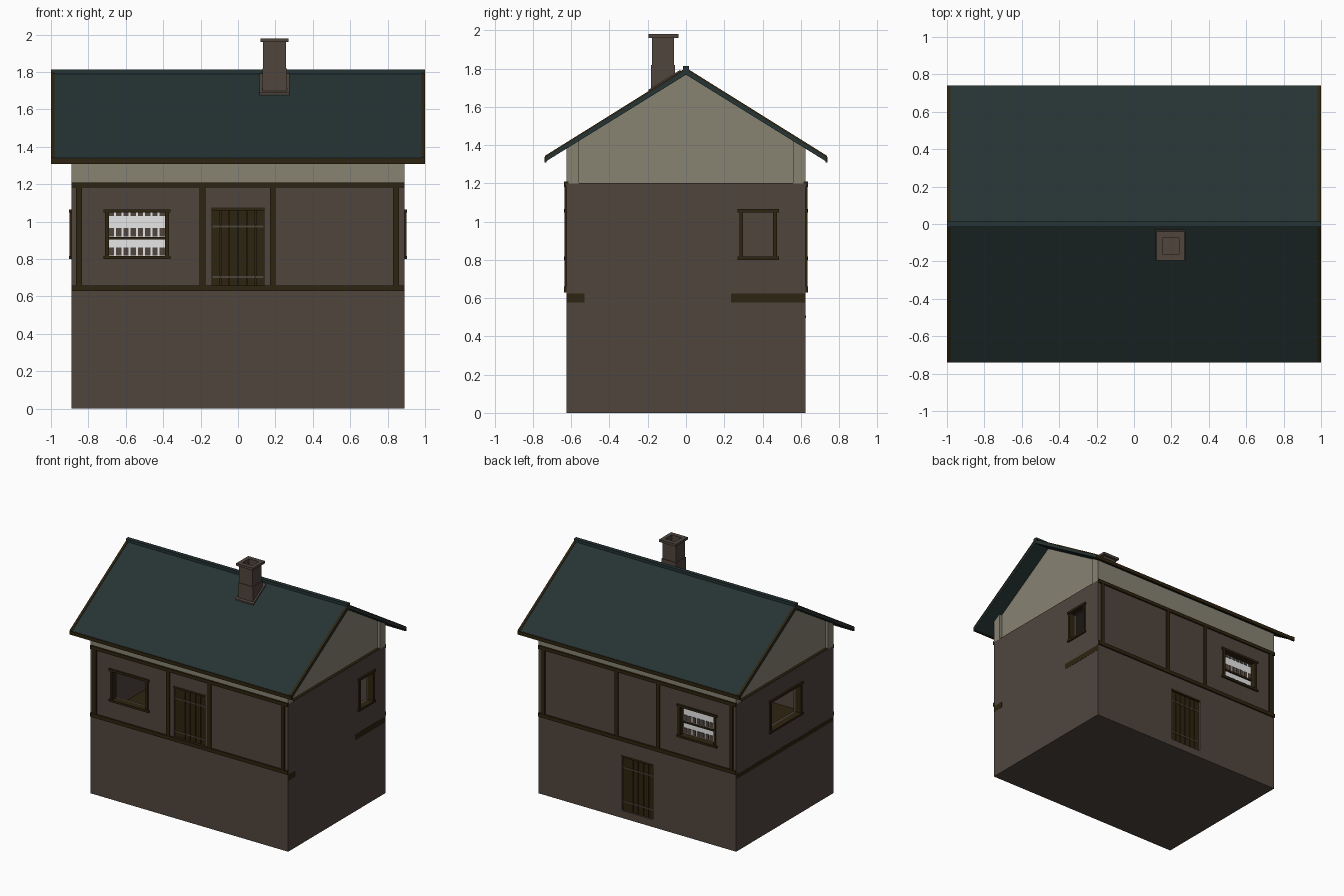
import bpy, bmesh

if "Cube" in bpy.data.objects:
    bpy.data.objects.remove(bpy.data.objects["Cube"])


def material(name, rgb):
    m = bpy.data.materials.new(name)
    m.diffuse_color = (*rgb, 1)
    m.use_nodes = True
    m.node_tree.nodes["Principled BSDF"].inputs["Base Color"].default_value = m.diffuse_color
    return m


PLASTER = material("brown plaster", (0.080, 0.060, 0.048))
TIMBER = material("dark timber", (0.027, 0.017, 0.005))
GABLE = material("pale gable", (0.243, 0.227, 0.171))
TILE = material("teal roof", (0.0194, 0.033, 0.033))
IRON = material("iron straps", (0.070, 0.060, 0.045))
WHITE = material("white", (0.85, 0.85, 0.85))


def finish(name, bm, mat):
    bmesh.ops.recalc_face_normals(bm, faces=bm.faces)
    me = bpy.data.meshes.new(name)
    bm.to_mesh(me)
    bm.free()
    ob = bpy.data.objects.new(name, me)
    bpy.context.collection.objects.link(ob)
    if mat:
        me.materials.append(mat)
    return ob


def box(name, x, y, z, mat):
    """Box from (min, max) pairs."""
    bm = bmesh.new()
    bmesh.ops.create_cube(bm, size=1)
    for v in bm.verts:
        for i, (a, b) in enumerate((x, y, z)):
            v.co[i] = b if v.co[i] > 0 else a
    return finish(name, bm, mat)


def extrude_x(name, profile, x0, x1, mat):
    """Extrude a (y, z) profile along x."""
    bm = bmesh.new()
    f = bm.faces.new([bm.verts.new((x0, y, z)) for y, z in profile])
    r = bmesh.ops.extrude_face_region(bm, geom=[f])
    bmesh.ops.translate(bm, vec=(x1 - x0, 0, 0),
                        verts=[v for v in r["geom"] if isinstance(v, bmesh.types.BMVert)])
    return finish(name, bm, mat)


def cut(ob, x, y, z):
    c = box("cutter", x, y, z, None)
    c.hide_render = True
    m = ob.modifiers.new("cut", "BOOLEAN")
    m.operation, m.solver, m.object = "DIFFERENCE", "EXACT", c
    bpy.context.view_layer.objects.active = ob
    bpy.ops.object.modifier_apply(modifier=m.name)
    bpy.data.objects.remove(c)


def pair(s, a, b):
    """Mirrored (min, max) pair for side s."""
    return (s * a, s * b) if s > 0 else (s * b, s * a)


W, D, H = 0.89, 0.625, 1.2
WZ = (0.815, 1.05)

# Walls: solid lower floor, hollow upper floor with openings
walls = box("walls", (-W, W), (-D, D), (0, H), PLASTER)
cut(walls, (-0.83, 0.83), (-0.565, 0.565), (0.625, 1.18))
for s in (-1, 1):
    cut(walls, (-0.695, -0.385), pair(s, 0.5, 0.7), WZ)
cut(walls, (0.8, 0.95), (0.295, 0.46), WZ)
cut(walls, (-0.95, -0.8), (-0.20, 0.18), WZ)
cut(walls, (-0.14, 0.14), (-0.7, -0.6), (0.63, 1.065))
cut(walls, (-0.14, 0.14), (0.6, 0.7), (0.06, 0.5))

# Floors and the floor edges showing on the side walls
box("upper_floor", (-0.83, 0.83), (-0.565, 0.565), (0.6, 0.627), TIMBER)
box("attic_floor", (-0.888, 0.888), (-0.56, 0.56), (1.19, 1.203), TIMBER)
box("floor_edge_right_a", (0.88, 0.8915), (-0.622, -0.53), (0.578, 0.624), TIMBER)
box("floor_edge_right_b", (0.88, 0.8915), (0.235, 0.622), (0.578, 0.624), TIMBER)
box("floor_edge_left", (-0.8915, -0.88), (-0.622, 0.622), (0.59, 0.624), TIMBER)

# Timber framing, front and back
for s, side in ((-1, "front"), (1, "back")):
    y = pair(s, 0.615, 0.637)
    box(side + "_lower_rail", (-W, W), y, (0.63, 0.66), TIMBER)
    box(side + "_upper_rail", (-W, W), y, (1.182, 1.21), TIMBER)
    for i, x in enumerate((-0.85, -0.19, 0.185, 0.845)):
        box(f"{side}_post_{i}", (x - 0.015, x + 0.015), pair(s, 0.615, 0.635), (0.65, 1.19), TIMBER)


def window(name, axis, s, wall, a, b):
    """Frame of four bars around an opening from a to b."""
    out = pair(s, wall - 0.04, wall + 0.01)
    lip = pair(s, wall - 0.04, wall + 0.014)
    bars = [((a - 0.015, a + 0.004), WZ, out), ((b - 0.004, b + 0.015), WZ, out),
            ((a - 0.025, b + 0.025), (0.80, 0.817), lip), ((a - 0.025, b + 0.025), (1.048, 1.066), lip)]
    for i, (u, z, d) in enumerate(bars):
        xy = (u, d) if axis == "y" else (d, u)
        box(f"{name}_frame_{i}", *xy, z, TIMBER)


window("front_window", "y", -1, D, -0.695, -0.385)
window("back_window", "y", 1, D, -0.695, -0.385)
window("right_window", "x", 1, W, 0.295, 0.46)
window("left_window", "x", -1, W, -0.20, 0.18)

# White comb-like rows in the back window, with dark blocks between
box("window_white_panel", (-0.695, -0.385), (0.572, 0.58), WZ, WHITE)
for z0, z1 in ((0.82, 0.862), (0.922, 0.967), (1.03, 1.05)):
    for i in range(8):
        x = -0.676 + i * 0.0388
        box("window_block", (x - 0.014, x + 0.014), (0.567, 0.585), (z0, z1), PLASTER)
box("window_shelf", (-0.695, -0.385), (0.56, 0.59), (0.904, 0.917), TIMBER)


# Plank doors with iron straps
def door(name, s, z0, z1):
    box(name + "_backing", (-0.14, 0.14), pair(s, 0.595, 0.604), (z0, z1), TIMBER)
    for i in range(6):
        x = -0.14 + i * 0.28 / 6
        box(f"{name}_plank_{i}", (x + 0.002, x + 0.0447), pair(s, 0.6, 0.613), (z0, z1), TIMBER)
    for z in (z0 + 0.075, z1 - 0.09):
        box(name + "_strap", (-0.135, 0.135), pair(s, 0.61, 0.616), (z - 0.005, z + 0.005), IRON)
    box(name + "_lintel", (-0.145, 0.145), pair(s, 0.6, 0.628), (z1 - 0.004, z1 + 0.01), TIMBER)


door("front_door", -1, 0.63, 1.065)
door("back_door", 1, 0.06, 0.5)

# Roof slopes
SL = 0.624


def top(y):
    return 1.80 - SL * abs(y)


def under(y):
    return 1.768 - 0.619 * abs(y)


E = 0.737
extrude_x("roof", [(-E, under(E)), (-E, top(E)), (0, 1.80), (E, top(E)), (E, under(E)), (0, 1.768)],
          -0.998, 0.998, TILE)
box("ridge_cap", (-1.0, 1.0), (-0.016, 0.016), (1.785, 1.813), TILE)
for s in (-1, 1):
    box("eave_board", (-1.0, 1.0), pair(s, 0.728, 0.741), (1.309, 1.338), TIMBER)
    # Brown verge strips along the roof ends
    extrude_x("verge_strip", [(-E, top(E) - 0.006), (-E, top(E) + 0.004), (0, 1.804), (E, top(E) + 0.004),
                              (E, top(E) - 0.006), (0, 1.794)], s * 0.98, s * 1.0, TIMBER)
    # Gable walls, set back a little
    extrude_x("gable", [(-0.6, H), (-0.6, under(0.6)), (0, 1.768), (0.6, under(0.6)), (0.6, H)],
              s * 0.80, s * 0.865, GABLE)
    # Infill between wall top and eaves
    extrude_x("eave_infill", [(s * 0.56, H), (s * D, H), (s * D, under(D)), (s * 0.56, under(0.56))],
              -W, W, GABLE)

# Chimney: sloped collar, stepped shaft, cap and flue
extrude_x("chimney_collar", [(y, top(y) + d) for y, d in ((-0.195, -0.01), (-0.195, 0.012),
                                                          (-0.03, 0.012), (-0.03, -0.01))],
          0.115, 0.275, PLASTER)
stack = [box("chimney_base", (0.13, 0.262), (-0.183, -0.057), (1.64, 1.82), PLASTER),
         box("chimney_shaft", (0.135, 0.257), (-0.178, -0.062), (1.80, 1.965), PLASTER),
         box("chimney_cap", (0.12, 0.27), (-0.195, -0.04), (1.96, 1.98), PLASTER)]
for part in stack[1:]:
    cut(part, (0.152, 0.24), (-0.16, -0.075), (1.85, 2.1))
